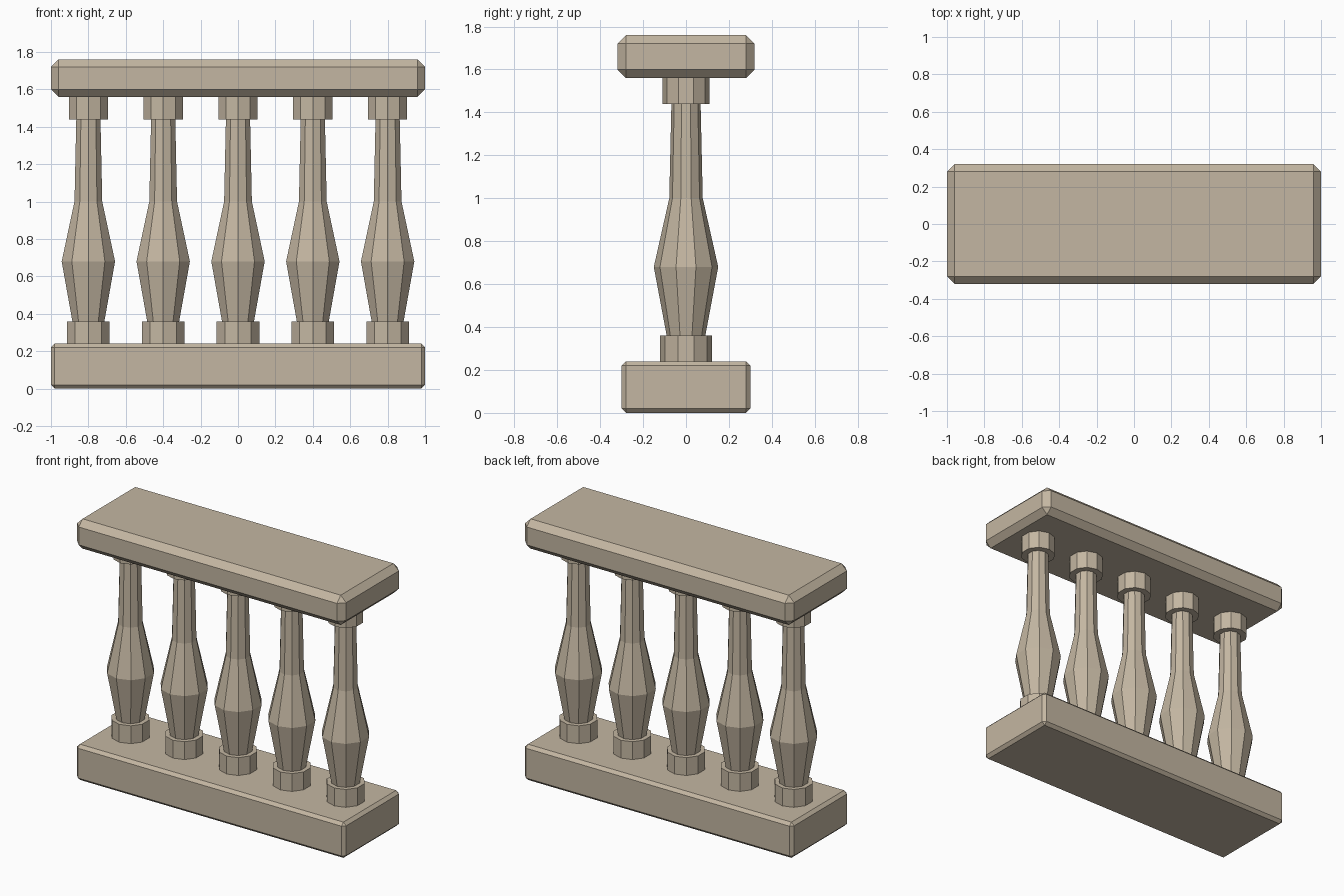
import bpy, bmesh, math

if "Cube" in bpy.data.objects:
    bpy.data.objects.remove(bpy.data.objects["Cube"])

stone = bpy.data.materials.new("warm stone")
stone.diffuse_color = (0.55, 0.47, 0.36, 1)
stone.use_nodes = True
stone.node_tree.nodes["Principled BSDF"].inputs["Base Color"].default_value = stone.diffuse_color


def add_object(name, bm):
    bmesh.ops.recalc_face_normals(bm, faces=bm.faces)
    mesh = bpy.data.meshes.new(name)
    bm.to_mesh(mesh)
    bm.free()
    mesh.materials.append(stone)
    ob = bpy.data.objects.new(name, mesh)
    bpy.context.collection.objects.link(ob)
    return ob


def slab(name, depth, z0, z1, chamfer):
    """Two-unit long block with chamfered edges."""
    bm = bmesh.new()
    bmesh.ops.create_cube(bm, size=1)
    for v in bm.verts:
        v.co.x *= 2
        v.co.y *= depth
        v.co.z = v.co.z * (z1 - z0) + (z0 + z1) / 2
    bmesh.ops.bevel(bm, geom=bm.edges[:], offset=chamfer, segments=1,
                    profile=0.5, affect='EDGES')
    return add_object(name, bm)


def turned(name, x, profile, sides=10):
    """Ten-sided turned piece from (radius, height) points."""
    bm = bmesh.new()
    rings = []
    for r, z in profile:
        angles = [2 * math.pi * i / sides for i in range(sides)]
        rings.append([bm.verts.new((x + r * math.sin(a), r * math.cos(a), z))
                      for a in angles])
    for low, high in zip(rings, rings[1:]):
        for i in range(sides):
            j = (i + 1) % sides
            bm.faces.new((low[i], low[j], high[j], high[i]))
    bm.faces.new(rings[0])
    bm.faces.new(rings[-1])
    return add_object(name, bm)


# plinth and handrail
slab("base_plinth", 0.60, 0, 0.24, 0.02)
slab("top_rail", 0.64, 1.56, 1.76, 0.04)

# five balusters, each with foot, body and collar
for i in range(5):
    x = -0.8 + 0.4 * i
    turned(f"baluster_foot_{i + 1}", x, [(0.12, 0.24), (0.12, 0.36)])
    turned(f"baluster_body_{i + 1}", x,
           [(0.09, 0.36), (0.15, 0.68), (0.078, 1.0), (0.068, 1.44)])
    turned(f"baluster_collar_{i + 1}", x, [(0.11, 1.44), (0.11, 1.56)])
